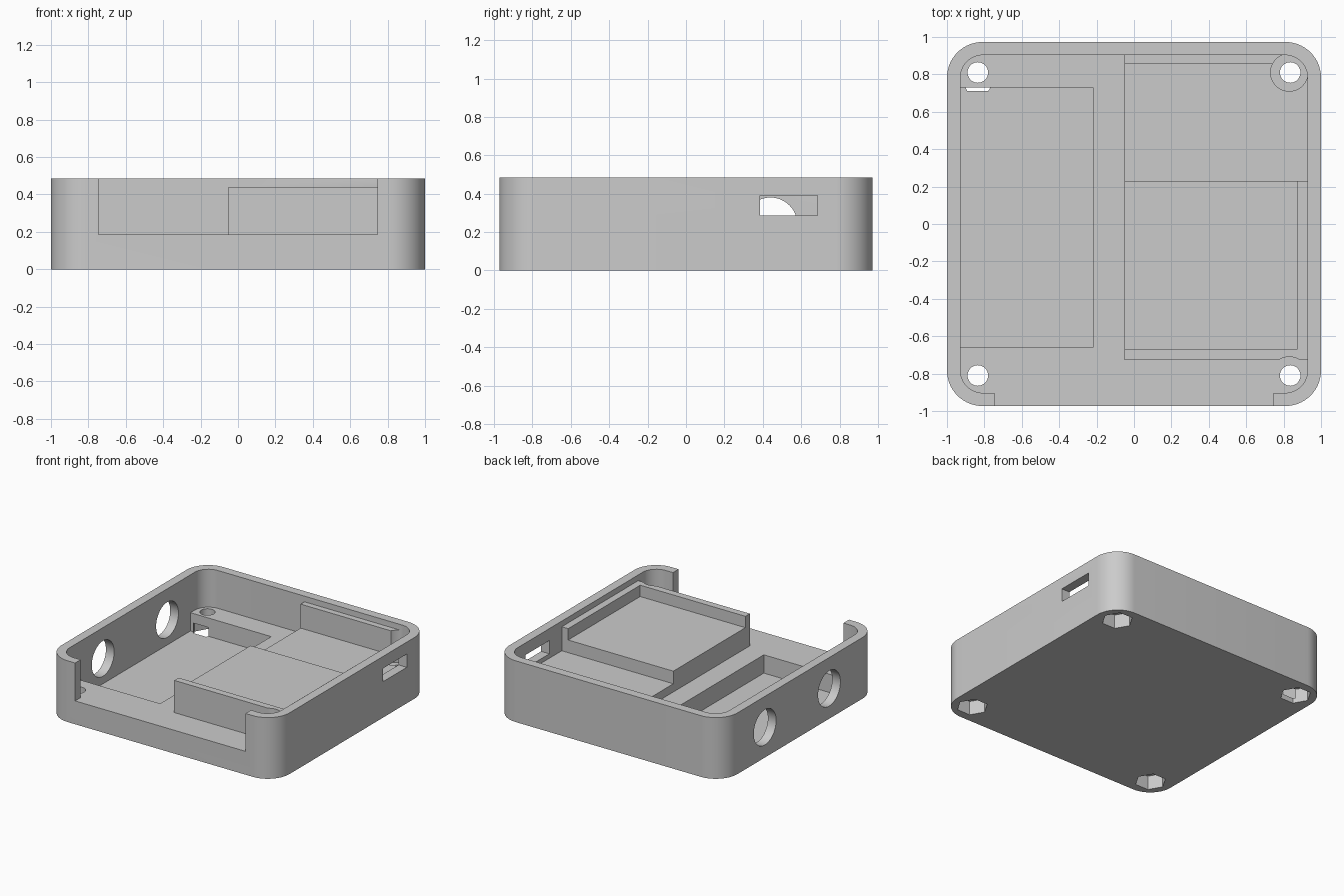
import bpy, bmesh
from math import cos, sin, pi, radians
from mathutils import Matrix

scene_cube = bpy.data.objects.get("Cube")
if scene_cube:
    bpy.data.objects.remove(scene_cube, do_unlink=True)

grey = bpy.data.materials.new("plain grey")
grey.use_nodes = True
colour = (0.6, 0.6, 0.6, 1)
grey.diffuse_color = colour
for node in grey.node_tree.nodes:
    if node.type == 'BSDF_PRINCIPLED':
        node.inputs["Base Color"].default_value = colour


def prism(name, points, z0, z1, matrix=None):
    """Extrude a closed outline from z0 to z1."""
    bm = bmesh.new()
    face = bm.faces.new([bm.verts.new((x, y, z0)) for x, y in points])
    top = bmesh.ops.extrude_face_region(bm, geom=[face])["geom"]
    moved = [g for g in top if isinstance(g, bmesh.types.BMVert)]
    bmesh.ops.translate(bm, verts=moved, vec=(0, 0, z1 - z0))
    if matrix:
        bm.transform(matrix)
    bmesh.ops.recalc_face_normals(bm, faces=bm.faces)
    mesh = bpy.data.meshes.new(name)
    bm.to_mesh(mesh)
    bm.free()
    mesh.materials.append(grey)
    obj = bpy.data.objects.new(name, mesh)
    bpy.context.collection.objects.link(obj)
    return obj


def box(name, x0, x1, y0, y1, z0, z1):
    return prism(name, [(x0, y0), (x1, y0), (x1, y1), (x0, y1)], z0, z1)


def disc(cx, cy, r, sides):
    steps = [2 * pi * i / sides for i in range(sides)]
    return [(cx + r * cos(a), cy + r * sin(a)) for a in steps]


def rounded(hx, hy, r, steps=14):
    """Rectangle outline with rounded corners."""
    points = []
    for quarter, (sx, sy) in enumerate([(1, 1), (-1, 1), (-1, -1), (1, -1)]):
        for i in range(steps + 1):
            a = (quarter + i / steps) * pi / 2
            points.append((sx * (hx - r) + r * cos(a), sy * (hy - r) + r * sin(a)))
    return points


def combine(target, other, operation):
    """Apply a boolean and discard the helper."""
    mod = target.modifiers.new("boolean", 'BOOLEAN')
    mod.operation = operation
    mod.solver = 'EXACT'
    mod.object = other
    bpy.context.view_layer.objects.active = target
    bpy.ops.object.modifier_apply(modifier=mod.name)
    bpy.data.objects.remove(other, do_unlink=True)


FLOOR, TOP, RIM = 0.185, 0.485, 0.6
SCREW_X, SCREW_Y = 0.835, 0.81

# Case body with open cavity and open front
case = prism("case", rounded(1, 0.973, 0.19), 0, TOP)
combine(case, prism("cavity", rounded(0.928, 0.903, 0.12), FLOOR, RIM), 'DIFFERENCE')
combine(case, box("front_opening", -0.747, 0.747, -1.1, -0.85, FLOOR, RIM), 'DIFFERENCE')

# Sunken pocket beside the left-hand wall
combine(case, box("pocket", -0.928, -0.22, -0.66, 0.73, 0.04, 0.3), 'DIFFERENCE')

# Screw holes and hexagonal nut recesses
for sx in (-1, 1):
    for sy in (-1, 1):
        x, y = sx * SCREW_X, sy * SCREW_Y
        combine(case, prism("screw_hole", disc(x, y, 0.055, 32), -0.1, 0.3), 'DIFFERENCE')
        combine(case, prism("nut_recess", disc(x, y, 0.113, 6), -0.1, 0.11), 'DIFFERENCE')

# Two round ports in the side wall
for y in (-0.365, 0.44):
    place = Matrix.Translation((-1, y, 0.24)) @ Matrix.Rotation(pi / 2, 4, 'Y')
    combine(case, prism("round_port", disc(0, 0, 0.14, 48), -0.1, 0.12, place), 'DIFFERENCE')

# Raised tray: low step, high step and three retaining walls
tray = box("tray", -0.05, 0.935, -0.727, 0.91, 0.17, 0.25)
combine(tray, box("high_step", -0.05, 0.935, -0.727, 0.23, 0.17, 0.35), 'UNION')
for name, x0, x1, y0, y1 in [("front_wall", -0.05, 0.935, -0.727, -0.672),
                             ("side_wall", 0.872, 0.935, -0.727, 0.23),
                             ("back_wall", -0.05, 0.935, 0.855, 0.91)]:
    combine(tray, box(name, x0, x1, y0, y1, 0.17, 0.44), 'UNION')
for sy in (-1, 1):
    hole = prism("screw_clearance", disc(0.83, sy * SCREW_Y, 0.1, 40), 0.1, RIM)
    combine(tray, hole, 'DIFFERENCE')
# Trim any leftover beyond the clearance in the back corner
combine(tray, box("corner_trim", 0.83, 1, 0.81, 1, 0.1, RIM), 'DIFFERENCE')
combine(case, tray, 'UNION')

# Connector slot in the opposite wall
combine(case, box("connector_slot", 0.9, 1.1, 0.385, 0.685, 0.285, 0.39), 'DIFFERENCE')

# Smooth rounded corners, sharp edges elsewhere
for obj in bpy.context.selected_objects:
    obj.select_set(False)
case.select_set(True)
bpy.context.view_layer.objects.active = case
bpy.ops.object.shade_smooth_by_angle(angle=radians(30))
